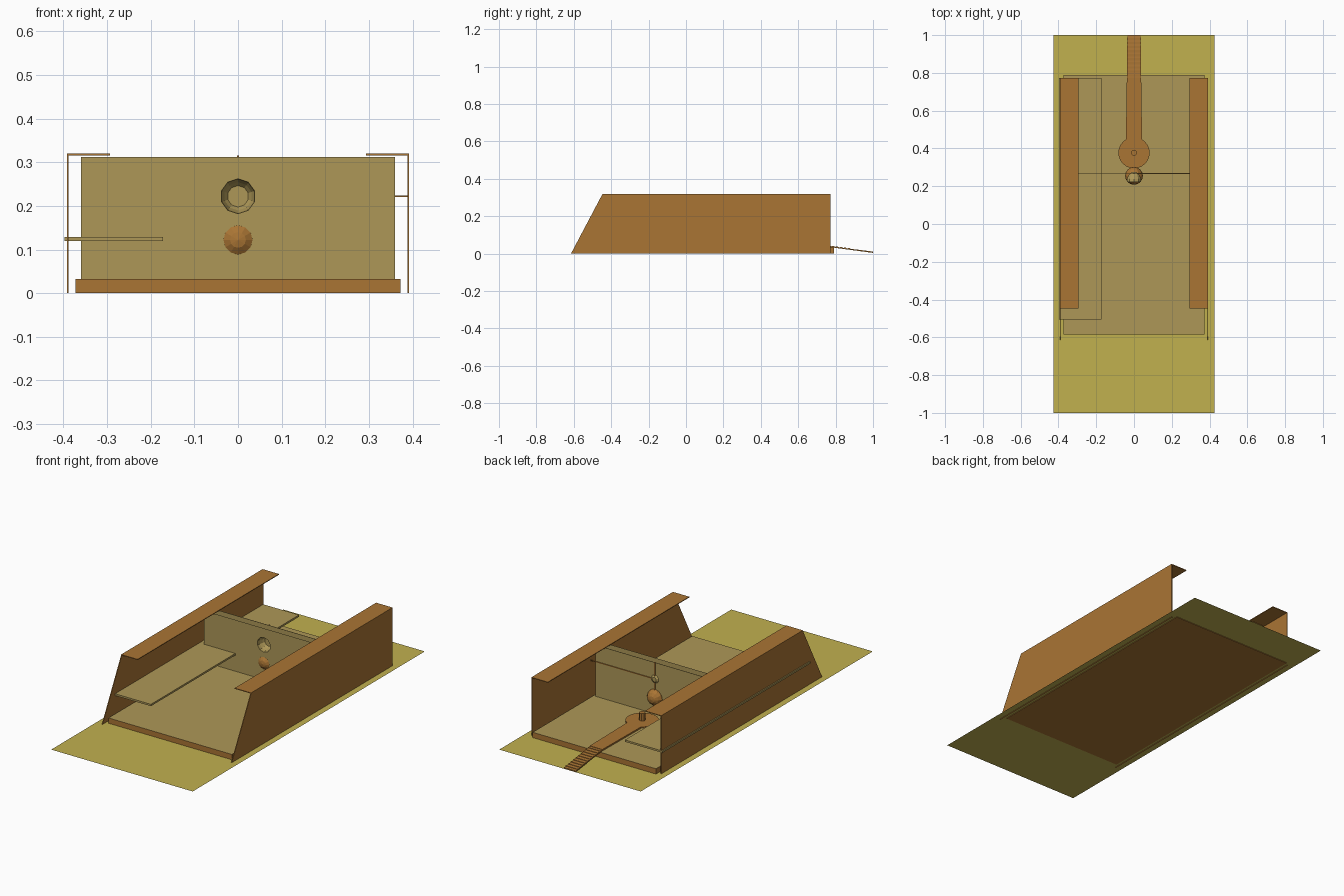
import bpy, bmesh, math
from mathutils import Matrix, Vector

cube = bpy.data.objects.get("Cube")
if cube:
    bpy.data.objects.remove(cube, do_unlink=True)


def material(name, srgb):
    rgba = [(c / 255) ** 2.2 for c in srgb] + [1]
    m = bpy.data.materials.new(name)
    m.use_nodes = True
    m.diffuse_color = rgba
    m.node_tree.nodes["Principled BSDF"].inputs["Base Color"].default_value = rgba
    return m


GROUND = material("straw_yellow", (192, 175, 80))
TAN = material("tan_board", (172, 150, 88))
BROWN = material("orange_brown", (168, 116, 55))


def finish(name, bm, *mats):
    mesh = bpy.data.meshes.new(name)
    bm.to_mesh(mesh)
    bm.free()
    for m in mats:
        mesh.materials.append(m)
    ob = bpy.data.objects.new(name, mesh)
    bpy.context.collection.objects.link(ob)
    return ob


def box(name, x, y, z, *mats):
    """Box from (min, max) ranges."""
    bm = bmesh.new()
    bmesh.ops.create_cube(bm, size=1)
    for v in bm.verts:
        v.co = Vector([(r[0] + r[1]) / 2 + c * (r[1] - r[0]) for c, r in zip(v.co, (x, y, z))])
    if len(mats) > 1:                      # second colour on the upper face
        bm.normal_update()
        for f in bm.faces:
            f.material_index = int(f.normal.z > 0.9)
    return finish(name, bm, *mats)


def prism(name, points, offset, mat):
    """Extrude a planar outline along an offset vector."""
    bm = bmesh.new()
    face = bm.faces.new([bm.verts.new(p) for p in points])
    ext = bmesh.ops.extrude_face_region(bm, geom=[face])
    bmesh.ops.translate(bm, vec=offset, verts=[g for g in ext["geom"] if isinstance(g, bmesh.types.BMVert)])
    bmesh.ops.recalc_face_normals(bm, faces=bm.faces)
    return finish(name, bm, mat)


def ring(center, radius, count=10, axis="Z"):
    cx, cy, cz = center
    pts = []
    for i in range(count):
        a = math.tau * (i + 0.5) / count
        u, v = radius * math.cos(a), radius * math.sin(a)
        pts.append((cx + u, cy + v, cz) if axis == "Z" else (cx + u, cy, cz + v))
    return pts


# Ground sheet
bm = bmesh.new()
bmesh.ops.create_grid(bm, x_segments=1, y_segments=1, size=1,
                      matrix=Matrix.Translation((0, 0, 0.003)) @ Matrix.Diagonal((0.427, 1, 1, 1)))
finish("ground_sheet", bm, GROUND)

# Floor slab with tan upper face
box("floor", (-0.372, 0.372), (-0.585, 0.79), (0, 0.032), BROWN, TAN)

# Side walls with sloped front ends and inward top flanges
profile = [(-0.615, 0), (0.772, 0), (0.772, 0.318), (-0.447, 0.318)]
for side, label in ((1, "left"), (-1, "right")):
    prism(label + "_wall", [(side * 0.392, y, z) for y, z in profile], (-side * 0.004, 0, 0), BROWN)
    box(label + "_top_flange", sorted((side * 0.392, side * 0.293)), (-0.447, 0.772), (0.316, 0.32), BROWN)

# Shelf passing through the right wall
box("shelf", (-0.398, -0.172), (-0.505, 0.772), (0.119, 0.129), TAN)

# Hollow partition: pierced front sheet and plain back sheet
FRONT_Y, BACK_Y, HALF = 0.222, 0.267, 0.36
BOWL, BALL, BALL_R = (0, FRONT_Y, 0.222), (0, 0.255, 0.122), 0.047
bm = bmesh.new()
outline = [(-HALF, FRONT_Y, 0.03), (HALF, FRONT_Y, 0.03), (HALF, FRONT_Y, 0.312), (-HALF, FRONT_Y, 0.312)]
edges = []
for loop in (outline, ring(BOWL, 0.04, axis="Y")):
    vs = [bm.verts.new(p) for p in loop]
    edges += [bm.edges.new((vs[i - 1], vs[i])) for i in range(len(vs))]
bmesh.ops.triangle_fill(bm, edges=edges, use_beauty=True, normal=(0, -1, 0))
finish("partition_front", bm, TAN)
box("partition_back", (-HALF, HALF), (BACK_Y - 0.002, BACK_Y), (0.03, 0.312), TAN)

# Bowl recessed into the partition
bm = bmesh.new()
loops = [[bm.verts.new(p) for p in ring((0, FRONT_Y + 0.055 * math.sin(t), BOWL[2]), 0.04 * math.cos(t), axis="Y")]
         for t in (math.pi / 2 * k / 5 for k in range(5))]
for a, b in zip(loops, loops[1:]):
    for i in range(len(a)):
        bm.faces.new((a[i - 1], a[i], b[i], b[i - 1]))
bm.faces.new(loops[-1])
bmesh.ops.recalc_face_normals(bm, faces=bm.faces)
finish("recessed_bowl", bm, TAN)

# Ball set through the partition
bm = bmesh.new()
bmesh.ops.create_uvsphere(bm, u_segments=12, v_segments=8, radius=BALL_R,
                          matrix=Matrix.Translation(BALL) @ Matrix.Rotation(math.pi / 2, 4, "X"))
finish("ball", bm, BROWN)

# Thin rods on the partition
box("upright_rod", (-0.002, 0.002), (BACK_Y, BACK_Y + 0.004), (0.16, 0.315), BROWN)
box("cross_rod", (0, 0.388), (BACK_Y, BACK_Y + 0.004), (0.22, 0.224), BROWN)

# Round landing with a central peg
prism("landing_disc", ring((0, 0.377, 0.034), 0.083, 20), (0, 0, 0.008), BROWN)
prism("landing_peg", ring((0, 0.377, 0.042), 0.016, 8), (0, 0, 0.04), BROWN)

# Walkway and sloping stepped ramp
prism("walkway", [(-0.043, 0.43, 0.034), (0.043, 0.43, 0.034), (0.038, 0.775, 0.034), (-0.038, 0.775, 0.034)],
      (0, 0, 0.008), BROWN)
prism("ramp", [(-0.038, 0.775, 0.034), (0.038, 0.775, 0.034), (0.035, 1, 0.004), (-0.035, 1, 0.004)],
      (0, 0, 0.006), BROWN)
STEPS = 10
for i in range(STEPS):
    y = 0.78 + 0.215 * i / STEPS
    z = 0.04 - 0.03 * (y - 0.775) / 0.225
    box("ramp_step_%d" % (i + 1), (-0.036, 0.036), (y, y + 0.012), (z - 0.003, z + 0.001), BROWN)
